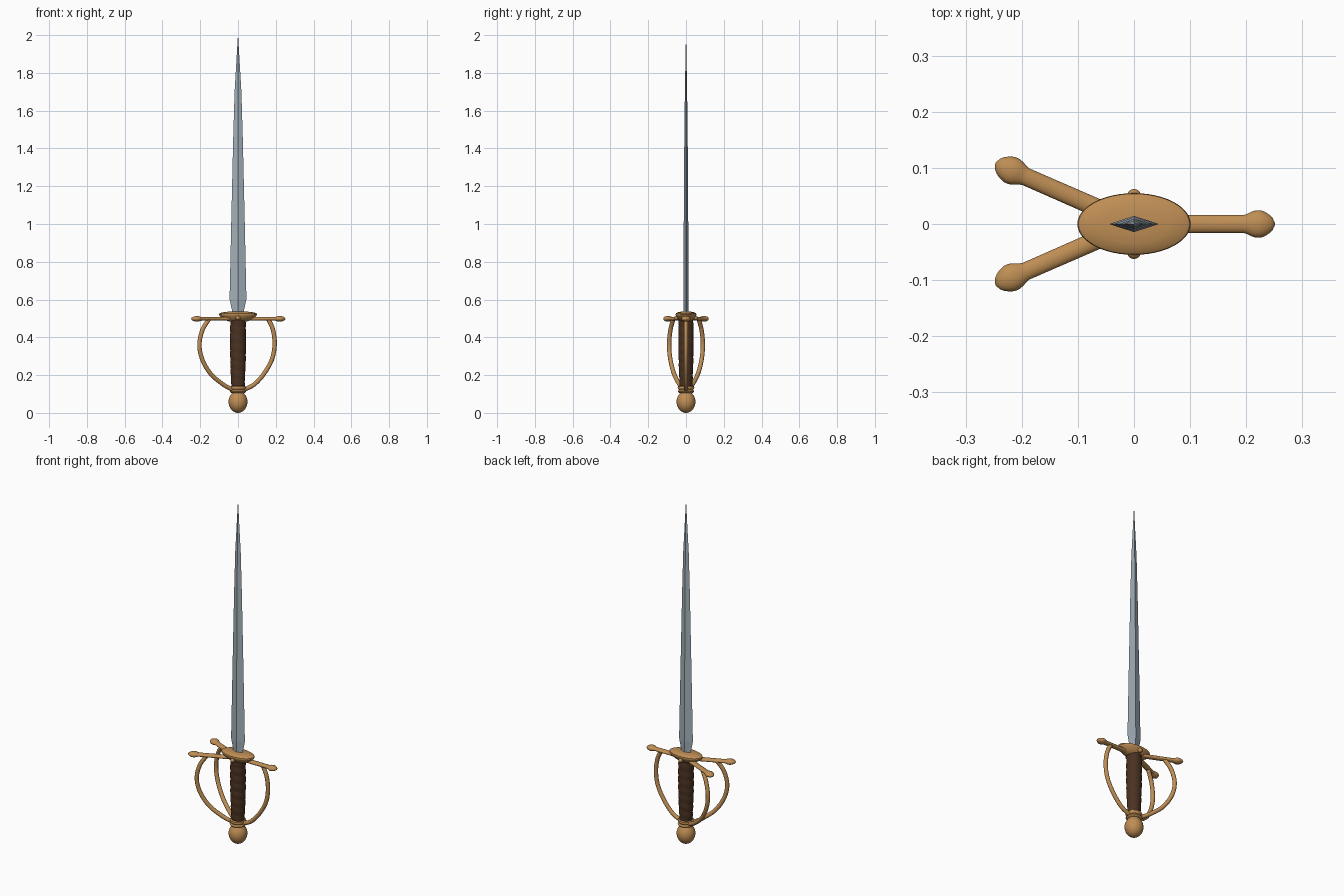
import bpy, bmesh, math
from mathutils import Vector

if "Cube" in bpy.data.objects:
    bpy.data.objects.remove(bpy.data.objects["Cube"])


def material(name, rgb):
    m = bpy.data.materials.new(name)
    m.diffuse_color = (*rgb, 1)
    m.use_nodes = True
    m.node_tree.nodes["Principled BSDF"].inputs["Base Color"].default_value = m.diffuse_color
    return m


STEEL = material("blade_steel", (0.36, 0.43, 0.48))
BRASS = material("brass", (0.52, 0.27, 0.09))
LEATHER = material("dark_leather", (0.070, 0.032, 0.015))


def loft(name, rings, mat, smooth=True):
    """Skin a list of equal-length point rings and close both ends."""
    bm = bmesh.new()
    loops = [[bm.verts.new(p) for p in ring] for ring in rings]
    n = len(loops[0])
    for a, b in zip(loops, loops[1:]):
        for i in range(n):
            j = (i + 1) % n
            bm.faces.new((a[i], a[j], b[j], b[i]))
    bm.faces.new(loops[0][::-1])
    bm.faces.new(loops[-1])
    bmesh.ops.remove_doubles(bm, verts=bm.verts, dist=1e-6)
    bmesh.ops.recalc_face_normals(bm, faces=bm.faces)
    me = bpy.data.meshes.new(name)
    bm.to_mesh(me)
    bm.free()
    me.materials.append(mat)
    ob = bpy.data.objects.new(name, me)
    bpy.context.collection.objects.link(ob)
    if smooth:
        bpy.ops.object.select_all(action='DESELECT')
        bpy.context.view_layer.objects.active = ob
        ob.select_set(True)
        bpy.ops.object.shade_smooth_by_angle(angle=math.radians(40))
    return ob


def oval(z, rx, ry, n=32):
    return [(rx * math.cos(t), ry * math.sin(t), z)
            for t in (math.tau * i / n for i in range(n))]


def tube(name, pts, radii, mat, n=12, flat=1.0):
    """Sweep a round section along a path in a vertical plane."""
    rings = []
    side = Vector((pts[-1][0] - pts[0][0], pts[-1][1] - pts[0][1], 0)).cross(Vector((0, 0, 1))).normalized()
    for i, p in enumerate(pts):
        d = (Vector(pts[min(i + 1, len(pts) - 1)]) - Vector(pts[max(i - 1, 0)])).normalized()
        up = side.cross(d)
        r = radii[i]
        rings.append([Vector(p) + side * (r * math.cos(t)) + up * (r * flat * math.sin(t))
                      for t in (math.tau * k / n for k in range(n))])
    return loft(name, rings, mat)


def spline(pts, steps=7):
    """Catmull-Rom through (radius, height) points."""
    p = [Vector(q) for q in pts]
    p = [2 * p[0] - p[1]] + p + [2 * p[-1] - p[-2]]
    out = []
    for i in range(1, len(p) - 2):
        a, b, c, d = p[i - 1:i + 3]
        for s in range(steps):
            t = s / steps
            out.append(0.5 * (2 * b + (c - a) * t + (2 * a - 5 * b + 4 * c - d) * t * t
                              + (3 * b - a - 3 * c + d) * t ** 3))
    return out + [p[-2]]


# Blade: diamond section, narrow at the base, tapering to a point
sections = [(0.51, 0.030, 0.013), (0.54, 0.031, 0.013), (0.60, 0.044, 0.0145), (0.63, 0.044, 0.0145),
            (1.00, 0.036, 0.012), (1.45, 0.0255, 0.009), (1.70, 0.018, 0.006), (2.0, 0.0004, 0.0004)]
loft("blade", [[(w, 0, z), (0, t, z), (-w, 0, z), (0, -t, z)] for z, w, t in sections],
     STEEL, smooth=False)

# Grip: swollen lathe with a helical wrap
grip = []
for k in range(81):
    u = k / 80
    z = 0.12 + 0.375 * u
    base = 0.034 + 0.008 * math.sin(math.pi * min(1, u * 0.72))
    ring = []
    for i in range(32):
        t = math.tau * i / 32
        r = base + 0.002 * abs(math.sin(math.pi * 8 * u + t / 2)) - 0.001
        ring.append((r * math.cos(t), 0.95 * r * math.sin(t), z))
    grip.append(ring)
loft("grip", grip, LEATHER)

# Pommel ball with neck and collar
pommel = [(0.0, 0.004)]
pommel += [(0.058 - 0.058 * math.cos(a), 0.050 * math.sin(a))
           for a in (math.pi * k / 16 for k in range(1, 13))]
pommel += [(0.105, 0.032), (0.108, 0.040), (0.113, 0.044), (0.119, 0.040), (0.122, 0.037),
           (0.127, 0.042), (0.133, 0.044), (0.139, 0.042), (0.142, 0.034)]
loft("pommel", [oval(z, r, r) for z, r in pommel], BRASS)

# Guard plate: oval, domed on top, narrowing underneath
plate = [(0.483, 0.45), (0.492, 0.68), (0.503, 0.84), (0.514, 0.96), (0.520, 1.0),
         (0.526, 0.98), (0.531, 0.86), (0.535, 0.62), (0.537, 0.3)]
loft("guard_plate", [oval(z, 0.101 * s, 0.055 * s, 48) for z, s in plate], BRASS)

# Rivets on the front and back of the guard
for label, s in (("front", -1), ("back", 1)):
    rings = []
    for k in range(9):
        a = math.pi * k / 8
        r = 0.0125 * max(math.sin(a), 0.001)
        rings.append([(r * math.cos(t), s * 0.050 - 0.0125 * math.cos(a), 0.503 + r * math.sin(t))
                      for t in (math.tau * i / 16 for i in range(16))])
    loft("guard_rivet_" + label, rings, BRASS)

# Three guard arms with swollen ends, each with a bow down to the pommel collar
ends = {"right": (0.251, 0.0), "left_back": (-0.247, 0.108), "left_front": (-0.247, -0.108)}
arm_profile = [(0.0, 0.016), (0.08, 0.0165), (0.78, 0.016), (0.805, 0.018), (0.83, 0.0215),
               (0.865, 0.0245), (0.90, 0.0245), (0.935, 0.021), (0.965, 0.016),
               (0.985, 0.0105), (1.0, 0.002)]
for label, (ex, ey) in ends.items():
    length = math.hypot(ex, ey)
    dx, dy = ex / length, ey / length
    tube("guard_arm_" + label, [(ex * u, ey * u, 0.498) for u, _ in arm_profile],
         [r for _, r in arm_profile], BRASS, n=16, flat=0.62)
    top, bulge = (0.172, 0.194) if label == "right" else (0.178, 0.223)
    path = spline([(top - 0.012, 0.498), (top + 0.6 * (bulge - top), 0.44), (bulge, 0.36),
                   (bulge * 0.92, 0.28), (bulge * 0.70, 0.205), (0.085, 0.15), (0.034, 0.124)])
    tube("knuckle_bow_" + label, [(p.x * dx, p.x * dy, p.y) for p in path],
         [0.0115] * len(path), BRASS)
